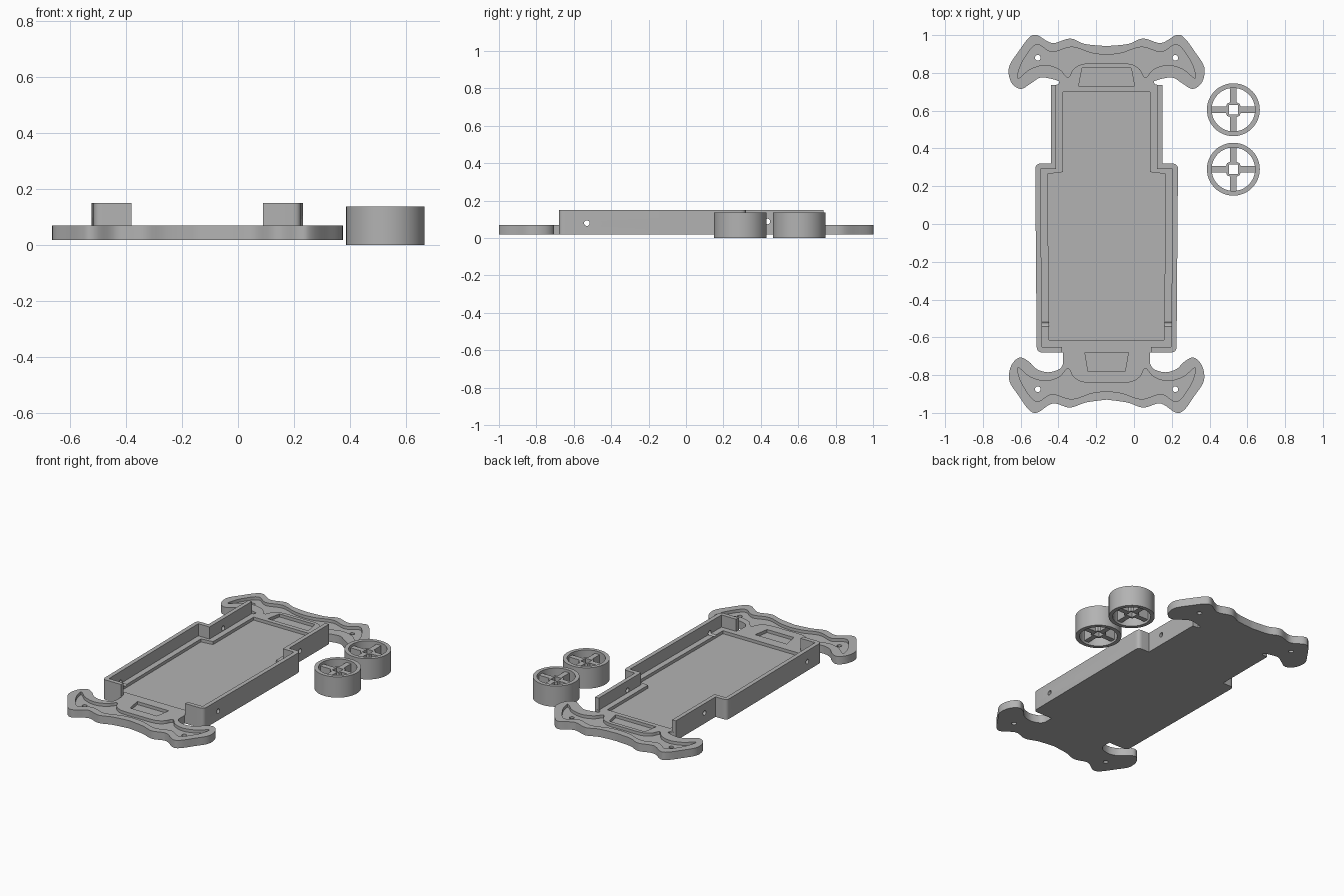
import bpy, bmesh, math
from mathutils import Vector

if "Cube" in bpy.data.objects:
    bpy.data.objects.remove(bpy.data.objects["Cube"])

CX = -0.145                      # centre line of the chassis
BOTTOM, DECK, WALL_TOP, RECESS = 0.018, 0.07, 0.15, 0.05

grey = bpy.data.materials.new("plain grey")
grey.use_nodes = True
colour = (0.45, 0.45, 0.45, 1)
grey.diffuse_color = colour
grey.node_tree.nodes["Principled BSDF"].inputs["Base Color"].default_value = colour


def prism(name, pts, z0, z1):
    """Extrude a closed outline from z0 to z1."""
    bm = bmesh.new()
    face = bm.faces.new([bm.verts.new((x, y, z0)) for x, y in pts])
    top = bmesh.ops.extrude_face_region(bm, geom=[face])["geom"]
    bmesh.ops.translate(bm, vec=(0, 0, z1 - z0),
                        verts=[v for v in top if isinstance(v, bmesh.types.BMVert)])
    bmesh.ops.recalc_face_normals(bm, faces=bm.faces)
    mesh = bpy.data.meshes.new(name)
    bm.to_mesh(mesh)
    bm.free()
    mesh.materials.append(grey)
    obj = bpy.data.objects.new(name, mesh)
    bpy.context.collection.objects.link(obj)
    return obj


def activate(obj):
    bpy.ops.object.select_all(action='DESELECT')
    obj.select_set(True)
    bpy.context.view_layer.objects.active = obj


def cut(obj, cutter, keep=False):
    activate(obj)
    mod = obj.modifiers.new("cut", 'BOOLEAN')
    mod.operation, mod.solver, mod.object = 'DIFFERENCE', 'EXACT', cutter
    bpy.ops.object.modifier_apply(modifier=mod.name)
    if not keep:
        bpy.data.objects.remove(cutter)


def smooth(obj):
    activate(obj)
    bpy.ops.object.shade_smooth_by_angle(angle=math.radians(35))


def circle(x, y, r, n=48):
    return [(x + r * math.cos(math.tau * i / n), y + r * math.sin(math.tau * i / n))
            for i in range(n)]


def spline(pts, steps=5):
    """Catmull-Rom curve through the points."""
    p = [Vector(q) for q in pts]
    p = [p[0]] + p + [p[-1]]
    out = []
    for a, b, c, d in zip(p, p[1:], p[2:], p[3:]):
        for i in range(steps):
            t = i / steps
            out.append(tuple(0.5 * (2 * b + (c - a) * t + (2 * a - 5 * b + 4 * c - d) * t ** 2
                                    + (3 * b - a - 3 * c + d) * t ** 3)))
    return out + [tuple(p[-1])]


def rounded(corner, before, after, r=0.03, n=5):
    """Rounded replacement for one corner."""
    c, a, b = Vector(corner), Vector(before), Vector(after)
    s, e = c + (a - c).normalized() * r, c + (b - c).normalized() * r
    return [tuple(s * (1 - t) ** 2 + c * 2 * t * (1 - t) + e * t ** 2)
            for t in (i / n for i in range(n + 1))]


def side(pts, sign):
    return [(CX + sign * u, y) for u, y in pts]


def symmetric(half):
    """Close a half outline that is given as distance from the centre line."""
    return side(half, -1) + side([p for p in reversed(half) if p[0] > 1e-4], 1)


# Chassis plate with a curved bumper at each end
front_edge = spline([(0, -.93), (.11, -.945), (.195, -.972), (.285, -.95), (.365, -.998),
                     (.41, -.985), (.465, -.91), (.515, -.83), (.505, -.75), (.46, -.707),
                     (.41, -.73), (.37, -.768), (.31, -.785), (.25, -.768), (.23, -.74)])
rear_edge = spline([(.25, .755), (.29, .768), (.35, .775), (.40, .745), (.455, .715),
                    (.505, .75), (.517, .83), (.465, .915), (.41, .987), (.368, 1.0),
                    (.288, .958), (.193, .982), (.115, .953), (0, .942)])
neck, front_corner, step_corner = (.23, -.68), (.37, -.68), (.378, .32)
body = ([neck] + rounded(front_corner, neck, step_corner)
        + rounded(step_corner, front_corner, (.295, .32)) + [(.295, .32), (.295, .735)])
chassis = prism("chassis_plate", symmetric(front_edge + body + [(.255, .738)] + rear_edge),
                BOTTOM, DECK)

# Sunken floor inside the walls
cut(chassis, prism("floor_cutter", symmetric([(0, -.615), (.305, -.615), (.312, .265),
                                              (.23, .275), (.23, .70), (0, .70)]), RECESS, 0.2))

# Bumper channels, pockets and screw holes
channel = spline([(0, .895), (.08, .905), (.185, .937), (.29, .91), (.372, .95),
                  (.44, .87), (.468, .80), (.465, .772), (.405, .82), (.325, .842),
                  (.25, .82), (.205, .775), (.175, .82), (.12, .848), (0, .85)])
for end, half_back, half_front, y_back, y_front in ((1, .148, .13, .73, .825),
                                                   (-1, .115, .098, .68, .78)):
    shift = 0 if end > 0 else -0.01
    outline = symmetric([(u, end * (y + shift)) for u, y in channel])
    cut(chassis, prism("channel_cutter", outline, RECESS, 0.2))
    pocket = symmetric([(half_back, end * y_back), (half_front, end * y_front)])
    cut(chassis, prism("pocket_cutter", pocket, RECESS, 0.2))
    for sign in (-1, 1):
        hole = circle(CX + sign * .364, end * (.88 + shift / 2), .015, 20)
        cut(chassis, prism("screw_cutter", hole, -0.1, 0.2))

# Side walls with front returns
inner = [(.268, .735), (.268, .292), (.35, .292), (.342, -.652), (.235, -.652)]
walls = [prism(name, side([(.235, -.68)] + body[1:] + inner, sign), DECK, WALL_TOP)
         for name, sign in (("right_wall", -1), ("left_wall", 1))]

# Axle holes through both walls
for y, z in ((-.53, .079), (.435, .088)):
    axle = prism("axle_cutter", circle(0, 0, .015, 20), -0.6, 0.6)
    axle.rotation_euler = (0, math.pi / 2, 0)
    axle.location = (CX, y, z)
    bpy.context.view_layer.update()
    for obj in walls:
        cut(obj, axle, keep=True)
    cut(chassis, axle)

for obj in walls + [chassis]:
    smooth(obj)


# Loose wheels lying beside the chassis
def wheel(name, x, y):
    rim = prism(name + "_rim", circle(x, y, .14), 0, .137)
    cut(rim, prism("rim_cutter", circle(x, y, .115), -0.1, 0.3))
    hub = prism(name + "_hub", circle(x, y, .046, 8), .015, .12)
    h = .024
    cut(hub, prism("square_cutter", [(x - h, y - h), (x + h, y - h), (x + h, y + h),
                                     (x - h, y + h)], -0.1, 0.3))
    smooth(rim)
    for i in range(4):
        spoke = prism(f"{name}_spoke_{i + 1}", [(.038, -.017), (.118, -.017),
                                                (.118, .017), (.038, .017)], .015, .12)
        spoke.location = (x, y, 0)
        spoke.rotation_euler = (0, 0, i * math.pi / 2)


wheel("rear_wheel", .526, .605)
wheel("front_wheel", .526, .29)
